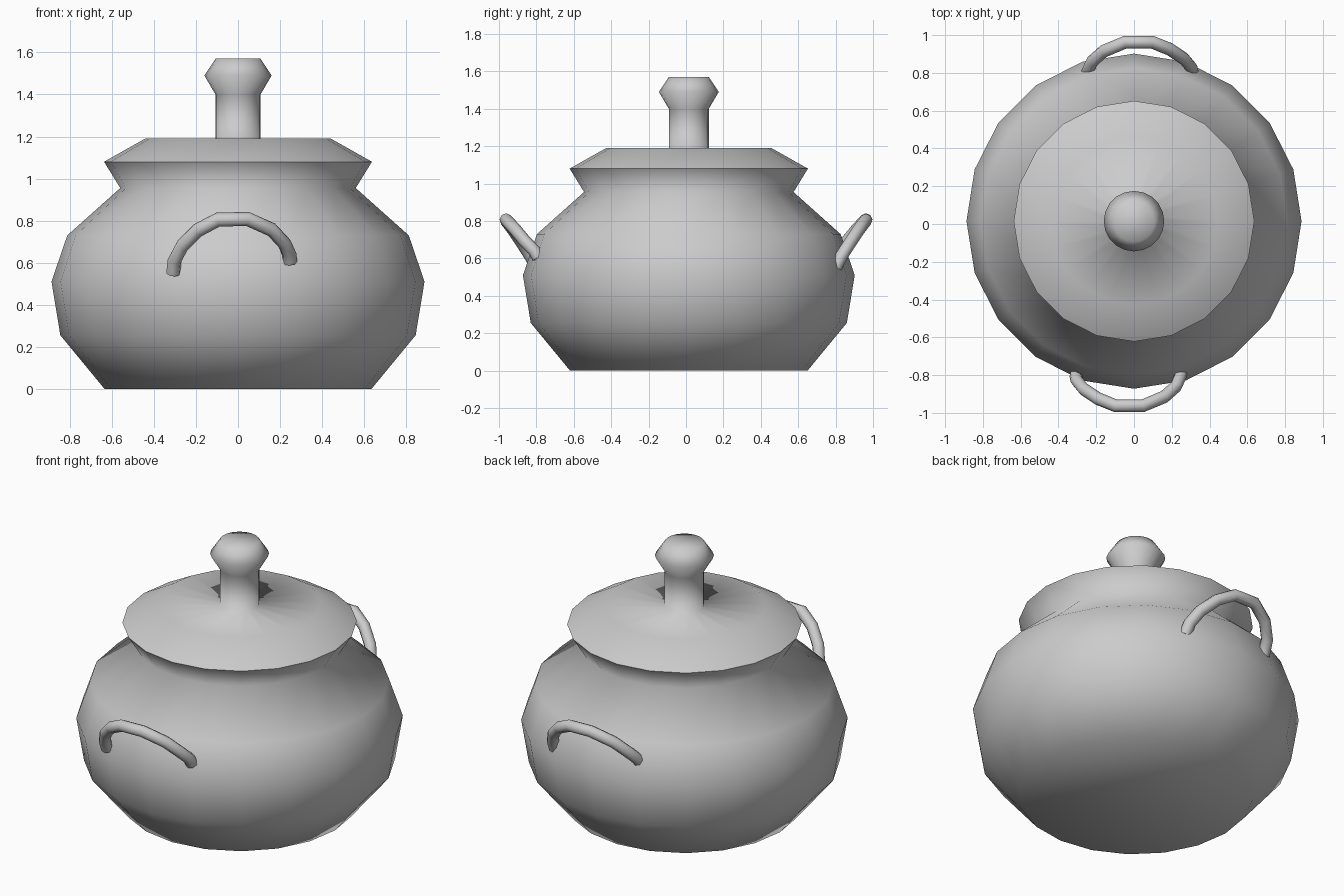
import bpy, bmesh
from math import sin, cos, pi

if "Cube" in bpy.data.objects:
    bpy.data.objects.remove(bpy.data.objects["Cube"])

SIDES = 20
CENTRE_Y = 0.015


def lathe(name, profile, cap_bottom=False, cap_top=False):
    """Revolve (radius, height) points into a smooth 20-sided form."""
    bm = bmesh.new()
    rings = [[bm.verts.new((r * cos(2 * pi * i / SIDES),
                            r * sin(2 * pi * i / SIDES) + CENTRE_Y, z))
              for i in range(SIDES)] for r, z in profile]
    for low, high in zip(rings, rings[1:]):
        for i in range(SIDES):
            j = (i + 1) % SIDES
            bm.faces.new((low[i], low[j], high[j], high[i]))
    if cap_bottom:
        bm.faces.new(rings[0][::-1])
    if cap_top:
        bm.faces.new(rings[-1])
    for f in bm.faces:
        f.smooth = True
    mesh = bpy.data.meshes.new(name)
    bm.to_mesh(mesh)
    bm.free()
    ob = bpy.data.objects.new(name, mesh)
    bpy.context.collection.objects.link(ob)
    return ob


def handle(name, points, turn):
    """Round bar along a path; turn is 1 for the front, -1 for the back."""
    curve = bpy.data.curves.new(name, 'CURVE')
    curve.dimensions = '3D'
    curve.bevel_depth = 0.034
    curve.bevel_resolution = 2
    curve.use_fill_caps = True
    spline = curve.splines.new('POLY')
    spline.points.add(len(points) - 1)
    for p, (x, y, z) in zip(spline.points, points):
        p.co = (x * turn, y * turn, z, 1)
    ob = bpy.data.objects.new(name, curve)
    bpy.context.collection.objects.link(ob)
    bpy.ops.object.select_all(action='DESELECT')
    ob.select_set(True)
    bpy.context.view_layer.objects.active = ob
    bpy.ops.object.convert(target='MESH')
    bpy.ops.object.shade_smooth_by_angle(angle=1.0)


# Pot with flared lip
lathe("pot_body", [(0.635, 0), (0.845, 0.255), (0.887, 0.51), (0.812, 0.73),
                   (0.56, 0.955), (0.637, 1.08)], cap_bottom=True)

# Lid with its stem and knob
lathe("lid_with_knob", [(0.637, 1.08), (0.442, 1.19), (0.107, 1.19),
                        (0.107, 1.40), (0.16, 1.49), (0.107, 1.57)],
      cap_top=True)

# Slightly lopsided side handles, the back one turned half round
path = [(-0.308, -0.80, 0.55), (-0.302, -0.83, 0.61), (-0.265, -0.875, 0.68),
        (-0.19, -0.925, 0.755), (-0.095, -0.963, 0.805),
        (0.045, -0.963, 0.808), (0.16, -0.915, 0.757),
        (0.222, -0.86, 0.69), (0.244, -0.81, 0.64), (0.247, -0.79, 0.603)]
handle("front_handle", path, 1)
handle("back_handle", path, -1)
